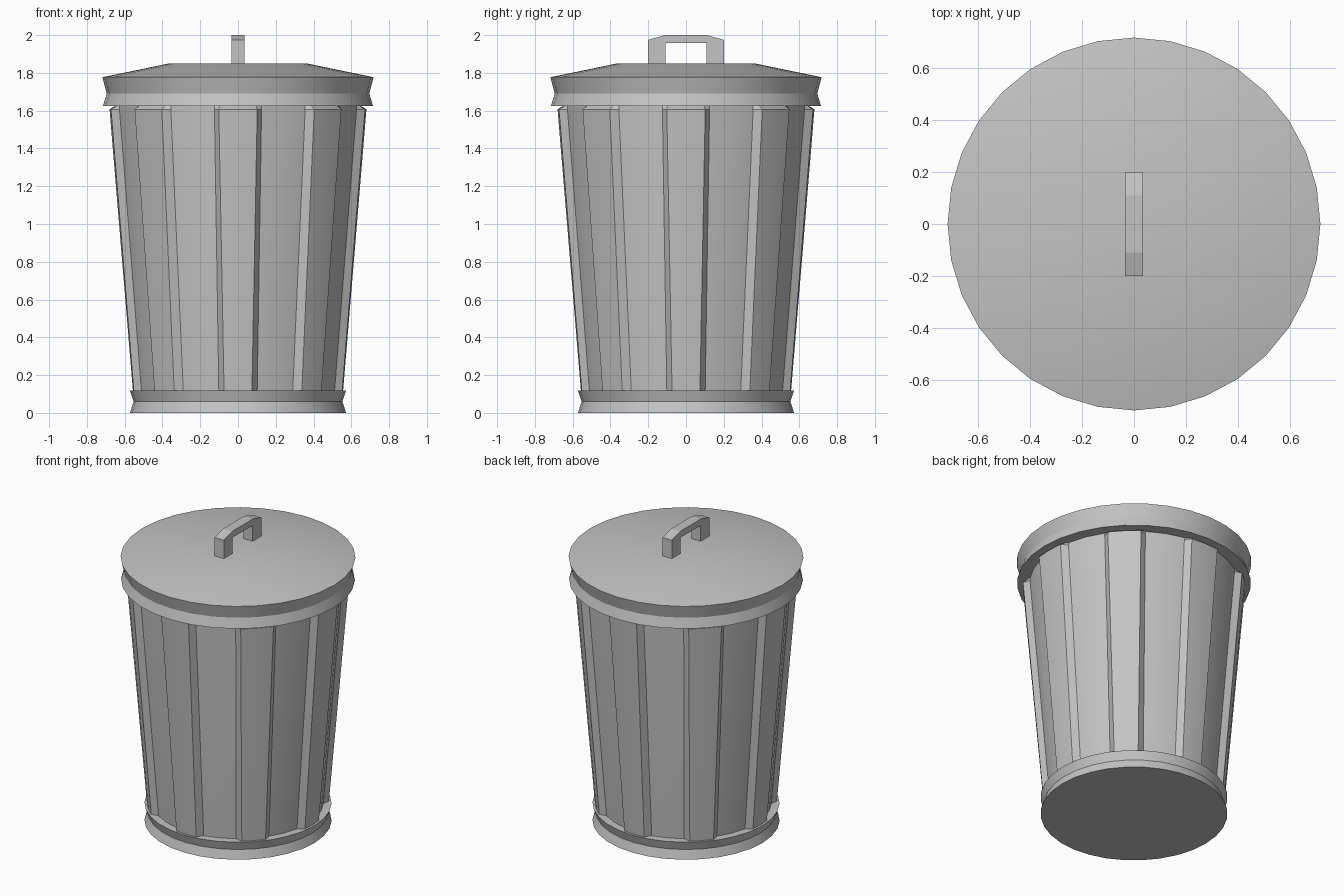
import bpy
import bmesh
from math import sin, cos, pi, radians

cube = bpy.data.objects.get("Cube")
if cube:
    bpy.data.objects.remove(cube, do_unlink=True)

GREY = (0.55, 0.55, 0.55, 1)
metal = bpy.data.materials.new("grey metal")
metal.use_nodes = True
metal.diffuse_color = GREY
bsdf = next(n for n in metal.node_tree.nodes if n.type == "BSDF_PRINCIPLED")
bsdf.inputs["Base Color"].default_value = GREY


def loft(name, rings, smooth=True):
    """Bridge equal-length rings of points and cap both ends."""
    bm = bmesh.new()
    loops = [[bm.verts.new(p) for p in ring] for ring in rings]
    n = len(loops[0])
    for low, high in zip(loops, loops[1:]):
        for i in range(n):
            j = (i + 1) % n
            bm.faces.new((low[i], low[j], high[j], high[i]))
    bm.faces.new(loops[0][::-1])
    bm.faces.new(loops[-1])
    bmesh.ops.recalc_face_normals(bm, faces=bm.faces)
    mesh = bpy.data.meshes.new(name)
    bm.to_mesh(mesh)
    bm.free()
    mesh.materials.append(metal)
    obj = bpy.data.objects.new(name, mesh)
    bpy.context.collection.objects.link(obj)
    if smooth:
        bpy.ops.object.select_all(action="DESELECT")
        obj.select_set(True)
        bpy.context.view_layer.objects.active = obj
        bpy.ops.object.shade_smooth_by_angle(angle=radians(20))
    return obj


def polar(r, a, z):
    return (r * cos(a), r * sin(a), z)


def turned(name, profile, sides=32):
    return loft(name, [[polar(r, 2 * pi * i / sides, z) for i in range(sides)]
                       for r, z in profile])


def ribbed_ring(inner, outer, half_top, z, ribs=8):
    """Cross-section with evenly spaced raised ribs."""
    step = 360 / ribs
    section = [(-step / 4, inner), (-half_top, outer), (0, outer),
               (half_top, outer), (step / 4, inner), (step / 2, inner)]
    return [polar(r, radians(k * step + a), z)
            for k in range(ribs) for a, r in section]


# Tapered body with eight ribs, sloping in under the lid
loft("ribbed_body", [ribbed_ring(0.52, 0.555, 7.6, 0.1),
                     ribbed_ring(0.64, 0.68, 8.6, 1.607),
                     ribbed_ring(0.64, 0.645, 8.6, 1.63)])

# Pinched base ring
turned("base_ring", [(0.572, 0), (0.553, 0.06), (0.572, 0.118)])

# Lid with pinched rim and shallow crown
turned("lid", [(0.715, 1.625), (0.695, 1.69), (0.718, 1.777), (0.365, 1.85)])

# Handle: an arch outline spanning front to back
half = [(0.2, 1.84), (0.2, 1.975), (0.11, 2.0)]
inner = [(0.108, 1.957), (0.108, 1.84)]
outline = (half + [(-y, z) for y, z in half[::-1]]
           + [(-y, z) for y, z in inner[::-1]] + inner)
loft("lid_handle", [[(x, y, z) for y, z in outline] for x in (-0.034, 0.034)],
     smooth=False)
